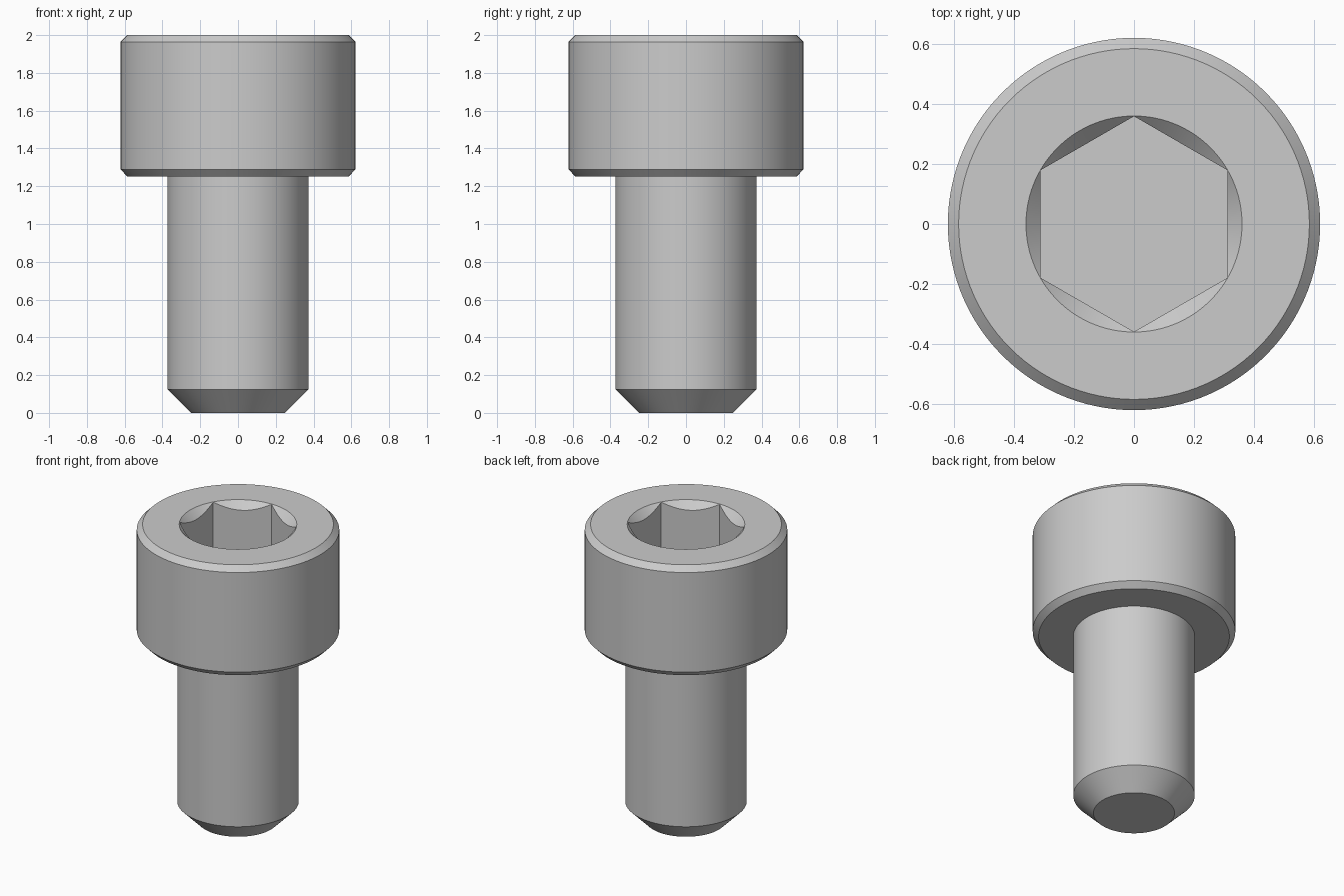
import bpy
import bmesh
from math import cos, sin, tau, radians

SEGMENTS = 120
TOP = 2.0
SOCKET_DEPTH = 0.375
SOCKET_RADIUS = 0.36      # centre to hexagon corner

if "Cube" in bpy.data.objects:
    bpy.data.objects.remove(bpy.data.objects["Cube"])

steel = bpy.data.materials.new("light_grey_steel")
steel.use_nodes = True
grey = (0.6, 0.6, 0.6, 1.0)
steel.diffuse_color = grey
steel.node_tree.nodes["Principled BSDF"].inputs["Base Color"].default_value = grey


def turned(name, profile, sides):
    """Closed solid turned about z from (radius, height) points, bottom to top."""
    bm = bmesh.new()
    rings = [[bm.verts.new((r * cos(tau * (i / sides + 0.25)),
                            r * sin(tau * (i / sides + 0.25)), z))
              for i in range(sides)] for r, z in profile]
    for low, high in zip(rings, rings[1:]):
        for i in range(sides):
            j = (i + 1) % sides
            bm.faces.new((low[i], low[j], high[j], high[i]))
    bm.faces.new(rings[0][::-1])
    bm.faces.new(rings[-1])
    mesh = bpy.data.meshes.new(name)
    bm.to_mesh(mesh)
    bm.free()
    mesh.materials.append(steel)
    obj = bpy.data.objects.new(name, mesh)
    bpy.context.collection.objects.link(obj)
    return obj


# Screw body: chamfered tip, shank and chamfered head
screw = turned("socket_head_screw", [
    (0.249, 0.0), (0.373, 0.125), (0.373, 1.252),
    (0.586, 1.252), (0.622, 1.289), (0.622, 1.964), (0.586, TOP),
], SEGMENTS)

# Hexagonal socket and the conical countersink at its mouth
over = 0.04
cutters = [
    turned("socket_cutter", [(SOCKET_RADIUS, TOP - SOCKET_DEPTH),
                             (SOCKET_RADIUS, TOP + over)], 6),
    turned("countersink_cutter", [(SOCKET_RADIUS - 0.079, TOP - 0.08),
                                  (SOCKET_RADIUS + over + 0.001, TOP + over)], SEGMENTS),
]

bpy.ops.object.select_all(action='DESELECT')
screw.select_set(True)
bpy.context.view_layer.objects.active = screw
for cutter in cutters:
    cutter.hide_render = True
    mod = screw.modifiers.new(cutter.name, 'BOOLEAN')
    mod.operation = 'DIFFERENCE'
    mod.solver = 'EXACT'
    mod.object = cutter
    bpy.ops.object.modifier_apply(modifier=mod.name)
    bpy.data.objects.remove(cutter)

bpy.ops.object.shade_smooth_by_angle(angle=radians(30))
